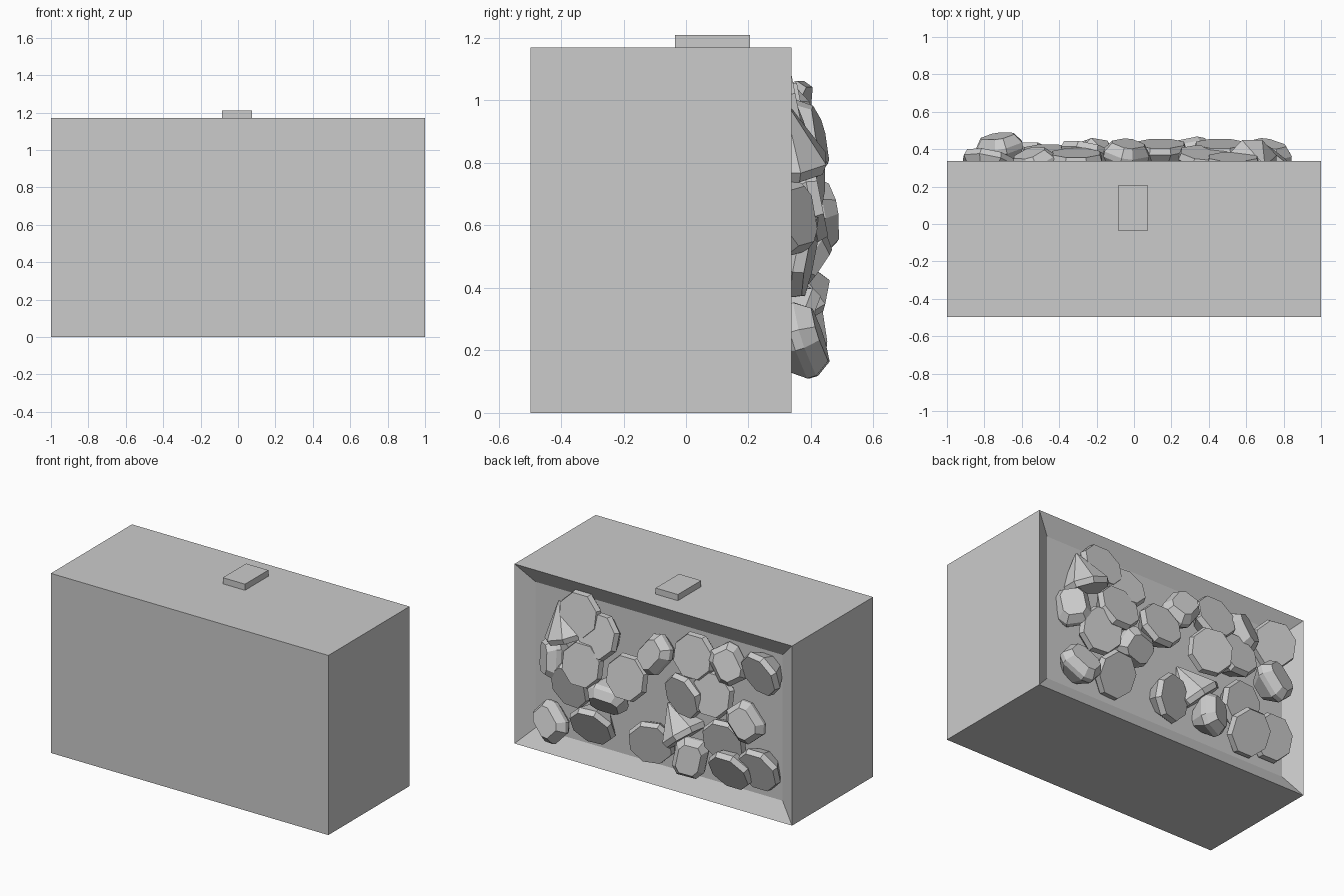
import bpy
import bmesh
from math import cos, sin, radians
from mathutils import Vector, Matrix

default_cube = bpy.data.objects.get("Cube")
if default_cube:
    bpy.data.objects.remove(default_cube, do_unlink=True)

# One plain grey for the whole model
grey = bpy.data.materials.new("plain grey")
grey.use_nodes = True
grey.diffuse_color = (0.6, 0.6, 0.6, 1)
grey.node_tree.nodes["Principled BSDF"].inputs["Base Color"].default_value = grey.diffuse_color


def finish(bm, name):
    """Turn a bmesh into a named, flat shaded object."""
    bmesh.ops.recalc_face_normals(bm, faces=bm.faces[:])
    mesh = bpy.data.meshes.new(name)
    bm.to_mesh(mesh)
    bm.free()
    mesh.materials.append(grey)
    obj = bpy.data.objects.new(name, mesh)
    bpy.context.scene.collection.objects.link(obj)
    return obj


def block(low, high):
    """Return a bmesh box spanning two opposite corners."""
    low, high = Vector(low), Vector(high)
    bm = bmesh.new()
    place = Matrix.Translation((low + high) / 2) @ Matrix.Diagonal((high - low).to_4d())
    bmesh.ops.create_cube(bm, size=1, matrix=place)
    return bm


def gem(name, location, normal, angles, rings, spin=0.0):
    """Loft a cut stone through rings (half width, half length, height).
    The table sits at the location and faces along the normal."""
    bm = bmesh.new()
    loops = [[bm.verts.new((w * cos(radians(a)), l * sin(radians(a)), h)) for a in angles]
             for w, l, h in rings]
    count = len(angles)
    bm.faces.new(loops[0])
    bm.faces.new(loops[-1][::-1])
    for upper, lower in zip(loops, loops[1:]):
        for i in range(count):
            j = (i + 1) % count
            bm.faces.new((upper[i], lower[i], lower[j], upper[j]))
    turn = Vector(normal).to_track_quat("Z", "Y").to_matrix().to_4x4()
    bm.transform(Matrix.Translation(location) @ turn @ Matrix.Rotation(radians(spin), 4, "Z"))
    return finish(bm, name)


# Case with a shallow recess in its back
case = block((-1, -0.498, 0), (1, 0.337, 1.17))
back = max(case.faces, key=lambda f: f.calc_center_median().y)
bmesh.ops.inset_region(case, faces=[back], thickness=0.11, use_even_offset=True)
bmesh.ops.translate(case, verts=back.verts[:], vec=(0, -0.06, 0))
finish(case, "case")

# Small button on the lid
finish(block((-0.085, -0.035, 1.17), (0.075, 0.205, 1.21)), "top_button")

# Outlines and side profiles of the two cuts
octagon = [22.5 + 45 * i for i in range(8)]
clipped = [corner + side for corner in (45, 135, 225, 315) for side in (-14, 14)]
round_cut = [(0.138, 0.138, 0), (0.15, 0.15, -0.035), (0.006, 0.006, -0.235)]
step_cut = [(0.08, 0.105, 0), (0.115, 0.14, -0.05), (0.115, 0.14, -0.08), (0.05, 0.07, -0.17)]

# Round stones: table centre, then sideways and upward tilt
round_stones = [
    (0.53, 0.36, 0.97, 0.0, 0.2),
    (0.38, 0.38, 0.88, 0.1, 0.3),
    (0.46, 0.43, 0.69, 0.0, 0.2),
    (0.57, 0.40, 0.50, 0.1, -0.2),
    (0.14, 0.43, 0.69, 0.0, 0.2),
    (0.43, 0.37, 0.26, -0.1, -0.5),
    (-0.31, 0.38, 0.93, 0.0, 0.2),
    (-0.77, 0.36, 0.92, 0.2, -0.3),
    (-0.46, 0.40, 0.73, 0.0, 0.2),
    (-0.25, 0.41, 0.66, 0.2, -0.2),
    (0.0, 0.37, 0.27, -0.3, -0.2),
    (-0.57, 0.38, 0.24, 0.0, -0.5),
    (-0.76, 0.36, 0.29, 0.0, -0.3),
    (-0.52, 0.37, 0.42, -0.1, -0.2),
]
for i, (x, y, z, tilt_x, tilt_z) in enumerate(round_stones):
    gem(f"round_gem_{i + 1}", (x, y, z), (tilt_x, 1, tilt_z), octagon, round_cut)

# Round stones lying on their sides with the point upward
gem("upright_gem_left", (0.62, 0.31, 0.78), (-0.35, 0, -1), octagon, round_cut)
gem("upright_gem_middle", (-0.23, 0.32, 0.36), (-0.6, 0.1, -0.7), octagon, round_cut)

# Step cut stones: table centre, tilt and spin
step_stones = [
    (0.77, 0.37, 0.63, 0.8, 0.1, 10),
    (0.72, 0.43, 0.25, 0.1, 0.3, 50),
    (0.30, 0.42, 0.46, -0.1, -0.7, 80),
    (-0.03, 0.43, 0.89, 0.2, 0.3, -35),
    (-0.56, 0.38, 0.94, -0.4, 0.3, 30),
    (-0.73, 0.47, 0.64, -0.2, 0.2, 40),
    (-0.31, 0.42, 0.27, -0.4, 0.1, -10),
]
for i, (x, y, z, tilt_x, tilt_z, spin) in enumerate(step_stones):
    gem(f"step_gem_{i + 1}", (x, y, z), (tilt_x, 1, tilt_z), clipped, step_cut, spin)
